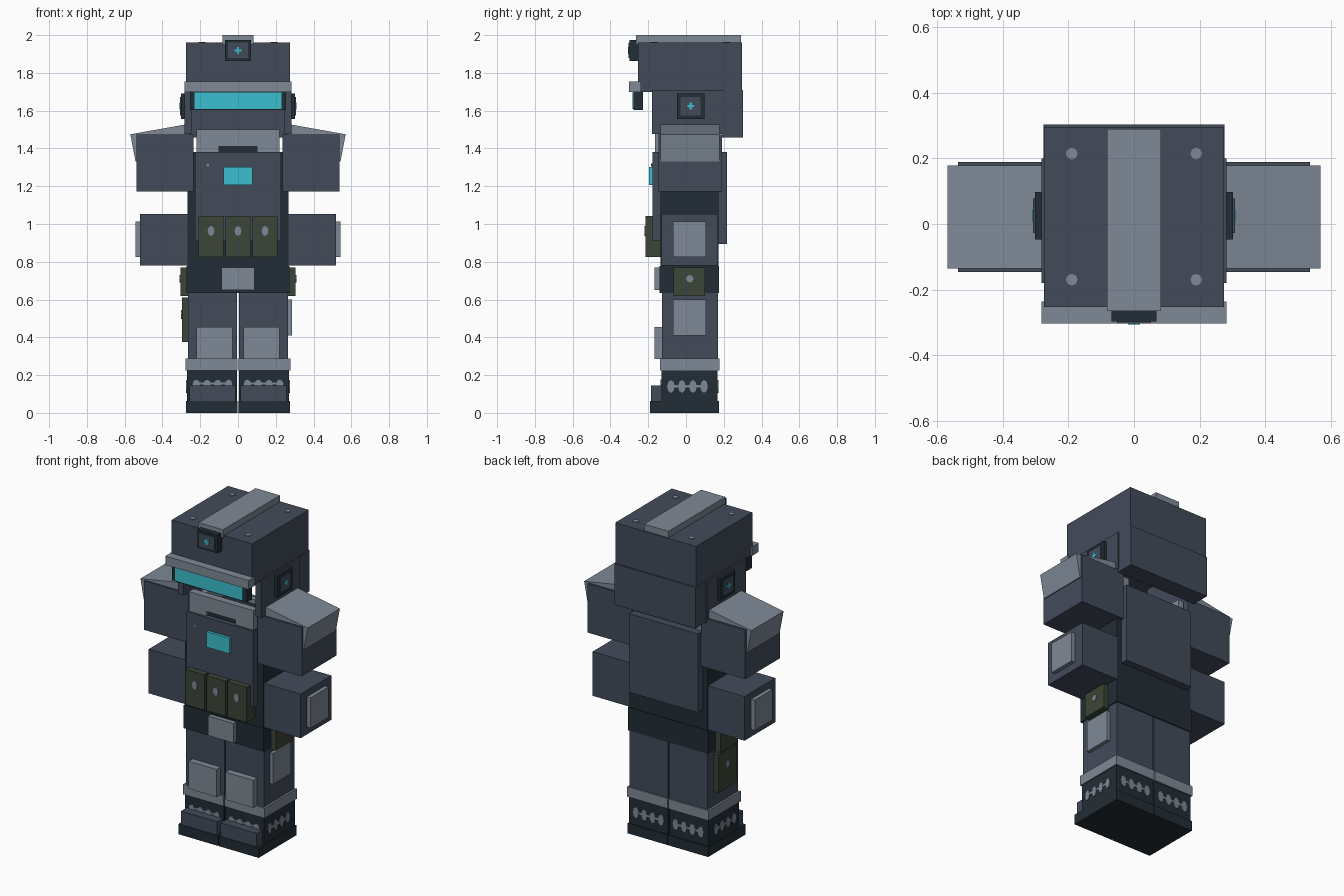
import bpy, bmesh
from mathutils import Matrix, Vector

if "Cube" in bpy.data.objects:
    bpy.data.objects.remove(bpy.data.objects["Cube"])


def material(name, rgb):
    m = bpy.data.materials.new(name)
    m.use_nodes = True
    m.diffuse_color = (*rgb, 1)
    m.node_tree.nodes["Principled BSDF"].inputs["Base Color"].default_value = (*rgb, 1)
    return m


BLUE = material("slate blue", (.055, .07, .102))
GREY = material("light steel", (.21, .25, .305))
DARK = material("near black", (.016, .027, .036))
OLIVE = material("olive", (.045, .06, .038))
CYAN = material("cyan glow", (.045, .53, .63))


def finish(name, bm, mat):
    bmesh.ops.recalc_face_normals(bm, faces=bm.faces)
    mesh = bpy.data.meshes.new(name)
    bm.to_mesh(mesh)
    bm.free()
    mesh.materials.append(mat)
    ob = bpy.data.objects.new(name, mesh)
    bpy.context.collection.objects.link(ob)
    return ob


def box(name, mat, x, y, z, side=1):
    """Box from three (low, high) ranges, mirrored in x when side is -1."""
    bm = bmesh.new()
    bmesh.ops.create_cube(bm, size=1)
    for v in bm.verts:
        v.co = Vector([(a + b) / 2 + c * (b - a) for (a, b), c in zip((x, y, z), v.co)])
        v.co.x *= side
    return finish(name, bm, mat)


def rivet(name, centre, axis, r=.018, stretch=1, mat=GREY):
    """Thin octagonal stud facing along the axis."""
    bm = bmesh.new()
    bmesh.ops.create_cone(bm, cap_ends=True, segments=8, radius1=r, radius2=r, depth=.008)
    turn = Vector(axis).to_track_quat("Z", "Y").to_matrix().to_4x4()
    bm.transform(Matrix.Translation(centre) @ Matrix.Diagonal((1, 1, stretch, 1)) @ turn)
    return finish(name, bm, mat)


def prism(name, mat, outline, y0, y1, side=1):
    """Front outline (x, z) extruded along y."""
    bm = bmesh.new()
    face = bm.faces.new([bm.verts.new((x * side, y0, z)) for x, z in outline])
    new = bmesh.ops.extrude_face_region(bm, geom=[face])["geom"]
    bmesh.ops.translate(bm, vec=(0, y1 - y0, 0),
                        verts=[g for g in new if isinstance(g, bmesh.types.BMVert)])
    return finish(name, bm, mat)


# Helmet: crown, ridge, neck guard, open face
box("helmet_crown", BLUE, (-.275, .275), (-.254, .296), (1.70, 1.96))
box("helmet_ridge", GREY, (-.083, .083), (-.265, .29), (1.95, 2.0))
box("neck_guard", BLUE, (-.277, .277), (.19, .303), (1.457, 1.71))
box("visor_hood", GREY, (-.283, .283), (-.303, -.237), (1.70, 1.755))
box("visor_frame", DARK, (-.255, .255), (-.277, -.228), (1.603, 1.70))
box("visor_glass", CYAN, (-.23, .23), (-.283, -.276), (1.61, 1.695))

# Forehead lamp
box("lamp_body", DARK, (-.068, .068), (-.298, -.25), (1.863, 1.975))
box("lamp_face", BLUE, (-.052, .052), (-.304, -.297), (1.878, 1.96))
box("lamp_glow_wide", CYAN, (-.018, .018), (-.307, -.303), (1.912, 1.924))
box("lamp_glow_tall", CYAN, (-.006, .006), (-.307, -.303), (1.90, 1.936))

# Gorget ring around the neck
box("gorget_front", GREY, (-.22, .22), (-.165, -.12), (1.41, 1.50))
box("gorget_slot", DARK, (-.10, .10), (-.15, -.12), (1.37, 1.41))
box("gorget_back", GREY, (-.22, .22), (.13, .17), (1.37, 1.40))

# Torso
box("torso_core", DARK, (-.268, .268), (-.135, .172), (.77, 1.375))
box("chest_plate", BLUE, (-.228, .228), (-.178, -.13), (.91, 1.38))
box("back_plate", BLUE, (-.235, .235), (.17, .217), (.895, 1.38))
box("chest_screen", CYAN, (-.078, .078), (-.195, -.175), (1.207, 1.302))
rivet("chest_stud", (-.16, -.18, 1.312), (0, -1, 0), r=.008)
for i in (-1, 0, 1):
    cx = i * .143
    box("front_pouch", OLIVE, (cx - .066, cx + .066), (-.214, -.13), (.825, 1.043))
    rivet("front_pouch_stud", (cx, -.215, .963), (0, -1, 0), stretch=1.5)

# Belt
box("belt", DARK, (-.272, .272), (-.14, .176), (.635, .778))
box("belt_buckle", GREY, (-.088, .088), (-.168, -.13), (.65, .77))

# Parts on both sides
for s, tag in ((1, "left"), (-1, "right")):
    # Helmet side and ear unit
    box(tag + "_helmet_side", BLUE, (.245, .283), (-.18, .2), (1.476, 1.71), s)
    box(tag + "_ear_body", DARK, (.27, .302), (-.048, .098), (1.557, 1.69), s)
    box(tag + "_ear_face", BLUE, (.30, .308), (-.028, .078), (1.575, 1.672), s)
    box(tag + "_ear_glow_wide", CYAN, (.307, .311), (.007, .043), (1.619, 1.631), s)
    box(tag + "_ear_glow_tall", CYAN, (.307, .311), (.019, .031), (1.607, 1.643), s)
    for y in (-.17, .215):
        rivet(tag + "_helmet_stud", (s * .19, y, 1.96), (0, 0, 1))

    box(tag + "_gorget_end", GREY, (.10, .22), (-.165, -.12), (1.37, 1.41), s)
    box(tag + "_gorget_side", GREY, (.18, .22), (-.12, .17), (1.37, 1.46), s)

    # Arm armour
    box(tag + "_upper_arm", BLUE, (.235, .537), (-.146, .19), (1.172, 1.474), s)
    prism(tag + "_shoulder_pad", GREY,
          [(.26, 1.53), (.57, 1.475), (.543, 1.332), (.5, 1.332), (.26, 1.42)],
          -.136, .178, s)
    box(tag + "_forearm", BLUE, (.255, .518), (-.13, .17), (.78, 1.052), s)
    box(tag + "_forearm_plate", GREY, (.51, .543), (-.068, .106), (.825, 1.012), s)

    # Hip pouch
    box(tag + "_hip_pouch", OLIVE, (.26, .304), (-.065, .1), (.62, .77), s)
    rivet(tag + "_hip_pouch_stud", (s * .305, .02, .71), (s, 0, 0), r=.02)

    # Leg, knee pad and boot
    box(tag + "_leg", BLUE, (.004, .265), (-.127, .17), (.27, .64), s)
    box(tag + "_knee_pad", GREY, (.03, .22), (-.166, -.12), (.285, .455), s)
    box(tag + "_boot_cuff", GREY, (.003, .277), (-.138, .177), (.225, .287), s)
    box(tag + "_boot", DARK, (.004, .27), (-.13, .168), (.05, .23), s)
    box(tag + "_sole", DARK, (.002, .274), (-.19, .176), (0, .062), s)
    box(tag + "_toe_cap", BLUE, (.012, .258), (-.186, -.125), (.06, .145), s)

    # Boot studs on front, back and outside, each row joined by a thin strip
    box(tag + "_front_lace", GREY, (.04, .225), (-.134, -.13), (.15, .162), s)
    box(tag + "_back_lace", GREY, (.05, .22), (.168, .172), (.134, .148), s)
    box(tag + "_side_lace", GREY, (.27, .273), (-.08, .096), (.134, .148), s)
    for i in range(4):
        bx, by = s * (.05 + i * .057), -.08 + i * .0585
        rivet(tag + "_front_boot_stud", (bx, -.131, .152), (0, -1, 0), r=.02, stretch=1.2)
        rivet(tag + "_back_boot_stud", (bx, .169, .14), (0, 1, 0), r=.02, stretch=1.7)
        rivet(tag + "_side_boot_stud", (s * .271, by, .14), (s, 0, 0), r=.02, stretch=1.7)

# Thigh gear: plate on one side, holster on the other
box("left_thigh_plate", GREY, (.25, .287), (-.068, .106), (.41, .6))
box("right_holster", OLIVE, (-.296, -.25), (-.068, .106), (.375, .61))
rivet("right_holster_stud", (-.297, .02, .52), (-1, 0, 0), r=.02, stretch=1.2)
